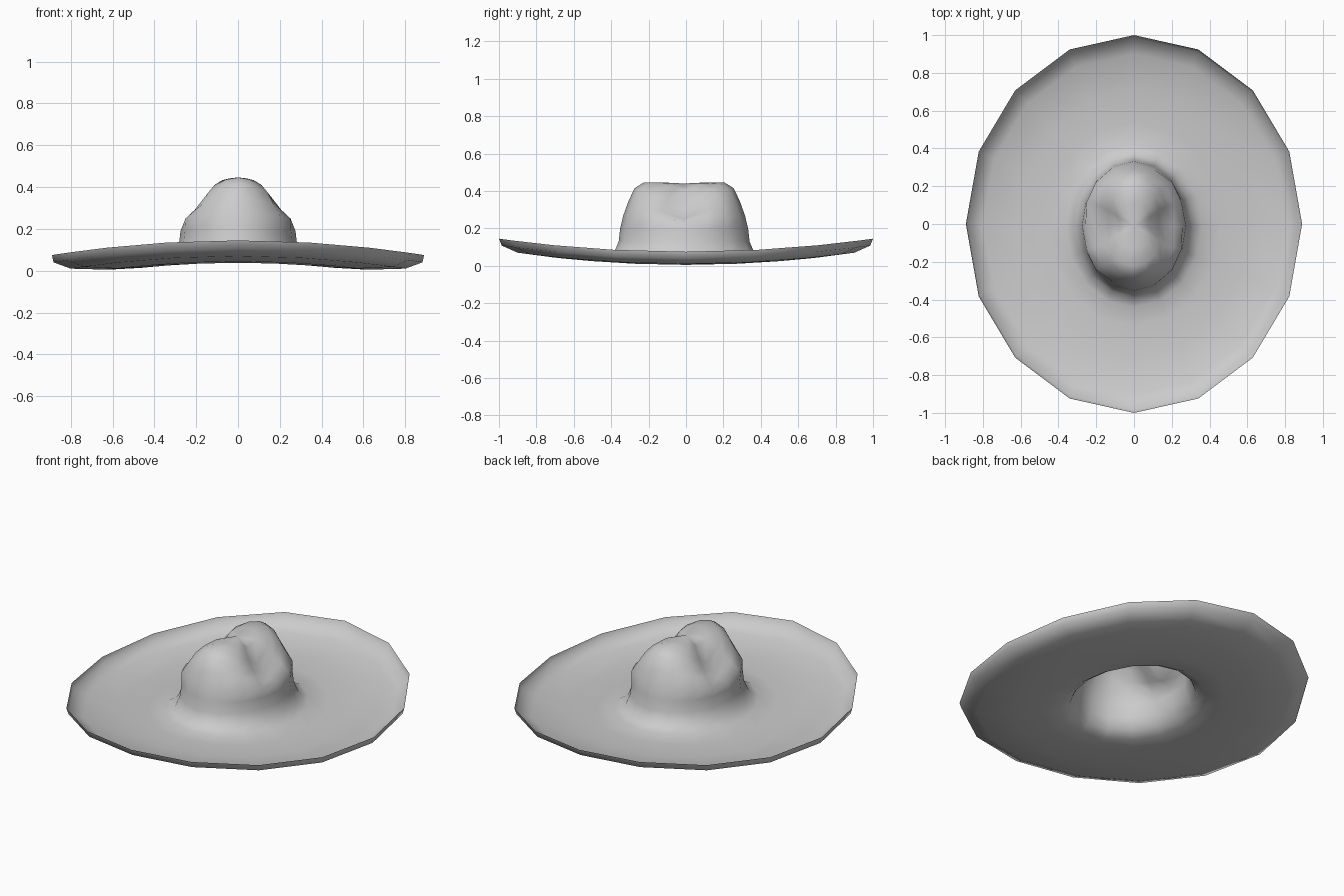
import bpy
import bmesh
from math import sin, cos, pi

cube = bpy.data.objects.get("Cube")
if cube:
    bpy.data.objects.remove(cube, do_unlink=True)

felt = bpy.data.materials.new("grey_felt")
felt.use_nodes = True
felt.diffuse_color = (0.6, 0.6, 0.6, 1)
felt.node_tree.nodes["Principled BSDF"].inputs["Base Color"].default_value = (0.6, 0.6, 0.6, 1)

SIDES = 16

# Rings from the rim inward: half width, half length, height at side, height at ends
brim = [
    (0.89, 1.0, 0.075, 0.145),
    (0.882, 0.985, 0.04, 0.108),
    (0.80, 0.90, 0.01, 0.07),
    (0.62, 0.71, 0.005, 0.045),
    (0.46, 0.54, 0.014, 0.038),
    (0.36, 0.43, 0.03, 0.042),
    (0.31, 0.375, 0.065, 0.07),
    (0.282, 0.35, 0.13, 0.13),
    (0.275, 0.342, 0.19, 0.20),
]
# The crown rings sink at the sides, which makes the two pinches
crown = [
    (0.257, 0.325, 0.235, 0.27),
    (0.21, 0.298, 0.25, 0.345),
    (0.17, 0.265, 0.265, 0.415),
    (0.13, 0.215, 0.31, 0.446),
    (0.075, 0.12, 0.40, 0.446),
]


def add_ring(bm, ring, power, bulge, shift):
    a, b, side, end = ring
    verts = []
    for i in range(SIDES):
        t = 2 * pi * i / SIDES
        x = cos(t) * (a + bulge * sin(2 * t) ** 2)
        z = side + (end - side) * abs(sin(t)) ** power
        verts.append(bm.verts.new((x, b * sin(t) + shift, z)))
    return verts


# Hat: one open sheet of brim and crown
bm = bmesh.new()
rings = [add_ring(bm, r, 2, 0, -0.01 if r[0] < 0.4 else 0) for r in brim]
rings += [add_ring(bm, r, 0.9, 0.03, -0.01) for r in crown]
for outer, inner in zip(rings, rings[1:]):
    for i in range(SIDES):
        j = (i + 1) % SIDES
        bm.faces.new((outer[i], outer[j], inner[j], inner[i]))

# Top of the crown
peak = bm.verts.new((0, -0.01, 0.44))
for i in range(SIDES):
    bm.faces.new((rings[-1][i], rings[-1][(i + 1) % SIDES], peak))
for face in bm.faces:
    face.smooth = True

mesh = bpy.data.meshes.new("hat")
bm.to_mesh(mesh)
bm.free()
mesh.materials.append(felt)
hat = bpy.data.objects.new("hat", mesh)
bpy.context.collection.objects.link(hat)
